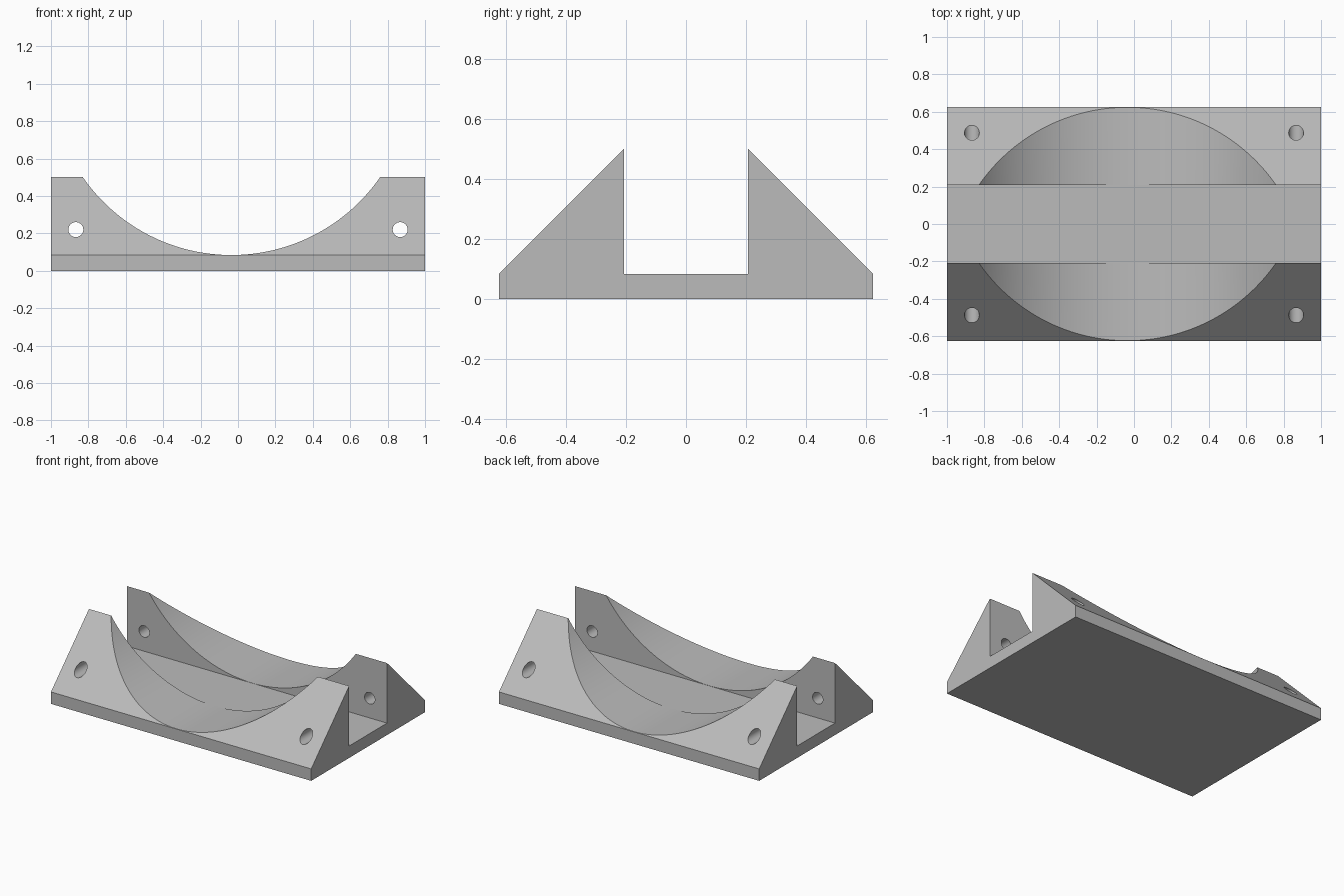
import bpy, bmesh, math
from mathutils import Matrix

cube = bpy.data.objects.get("Cube")
if cube:
    bpy.data.objects.remove(cube, do_unlink=True)

HALF_LENGTH, HALF_DEPTH, SLOT = 1.0, 0.625, 0.208
BASE, TOP = 0.083, 0.5

grey = bpy.data.materials.new("plain grey")
grey.use_nodes = True
colour = (0.5, 0.5, 0.5, 1)
grey.diffuse_color = colour
grey.node_tree.nodes["Principled BSDF"].inputs["Base Color"].default_value = colour


def add_object(name, bm):
    bmesh.ops.recalc_face_normals(bm, faces=bm.faces)
    mesh = bpy.data.meshes.new(name)
    bm.to_mesh(mesh)
    bm.free()
    mesh.materials.append(grey)
    obj = bpy.data.objects.new(name, mesh)
    bpy.context.collection.objects.link(obj)
    return obj


def cylinder_along_y(name, x, z, radius, sides):
    bm = bmesh.new()
    place = Matrix.Translation((x, 0, z)) @ Matrix.Rotation(math.pi / 2, 4, "X")
    bmesh.ops.create_cone(bm, cap_ends=True, segments=sides, radius1=radius,
                          radius2=radius, depth=2, matrix=place)
    return add_object(name, bm)


# Cradle block: base with two sloped ribs, extruded along its length
half = [(HALF_DEPTH, 0), (HALF_DEPTH, BASE), (SLOT, TOP), (SLOT, BASE)]
profile = half + [(-y, z) for y, z in reversed(half)]
bm = bmesh.new()
face = bm.faces.new([bm.verts.new((-HALF_LENGTH, y, z)) for y, z in profile])
side = bmesh.ops.extrude_face_region(bm, geom=[face])["geom"]
bmesh.ops.translate(bm, vec=(2 * HALF_LENGTH, 0, 0),
                    verts=[v for v in side if isinstance(v, bmesh.types.BMVert)])
cradle = add_object("cradle", bm)

# Round saddle and bolt holes cut through both ribs
radius = 0.967
cutters = [cylinder_along_y("saddle_cutter", -0.035, BASE + 0.001 + radius, radius, 160)]
for name, x in (("right", -0.867), ("left", 0.867)):
    cutters.append(cylinder_along_y(name + "_hole_cutter", x, 0.22, 0.04, 32))

for cutter in cutters:
    cutter.hide_render = True
    cutter.hide_set(True)
    cut = cradle.modifiers.new(cutter.name, "BOOLEAN")
    cut.operation = "DIFFERENCE"
    cut.solver = "EXACT"
    cut.object = cutter

# Bake the cuts, then smooth the round surfaces
bpy.ops.object.select_all(action="DESELECT")
bpy.context.view_layer.objects.active = cradle
cradle.select_set(True)
for cutter in cutters:
    bpy.ops.object.modifier_apply(modifier=cutter.name)
    bpy.data.objects.remove(cutter, do_unlink=True)
bpy.ops.object.shade_smooth_by_angle(angle=math.radians(20))
